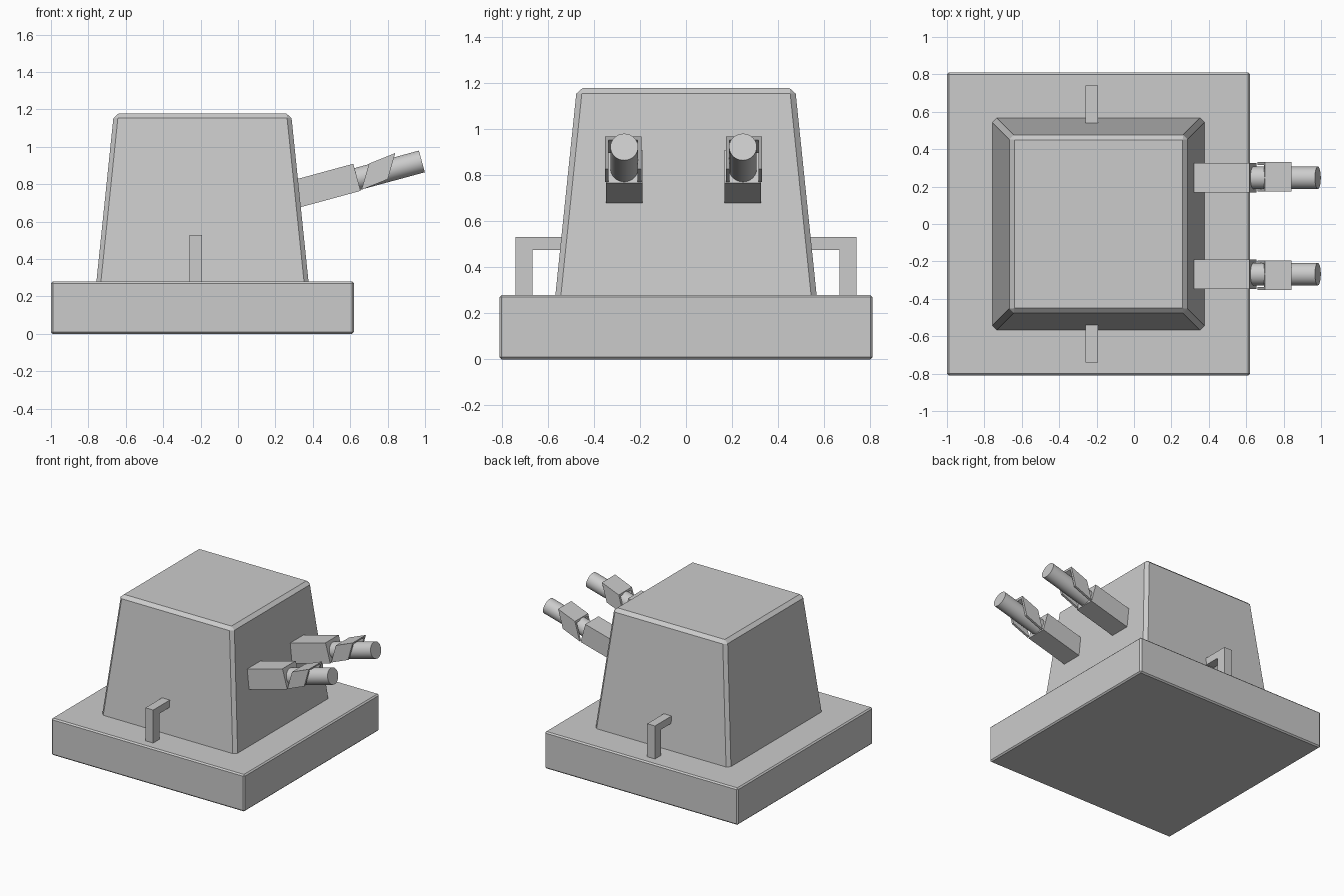
import bpy, bmesh
from math import cos, sin, radians
from mathutils import Vector

if "Cube" in bpy.data.objects:
    bpy.data.objects.remove(bpy.data.objects["Cube"])

CX = -0.19          # centre of base and tower
TILT = radians(15.2)
AXIS = Vector((cos(TILT), 0, sin(TILT)))
UP = Vector((-sin(TILT), 0, cos(TILT)))


def loft(name, ring_a, ring_b):
    """Closed solid between two matching rings of points."""
    bm = bmesh.new()
    a = [bm.verts.new(p) for p in ring_a]
    b = [bm.verts.new(p) for p in ring_b]
    n = len(a)
    bm.faces.new(a)
    bm.faces.new(b)
    for i in range(n):
        j = (i + 1) % n
        bm.faces.new((a[i], a[j], b[j], b[i]))
    bmesh.ops.recalc_face_normals(bm, faces=bm.faces)
    me = bpy.data.meshes.new(name)
    bm.to_mesh(me)
    bm.free()
    ob = bpy.data.objects.new(name, me)
    bpy.context.collection.objects.link(ob)
    return ob


def rect(x0, x1, y0, y1, z):
    return [(x0, y0, z), (x1, y0, z), (x1, y1, z), (x0, y1, z)]


def bevel(ob, width):
    m = ob.modifiers.new("edge_bevel", 'BEVEL')
    m.width = width
    m.segments = 1
    m.limit_method = 'ANGLE'
    return m


# Base slab
base = loft("base", rect(-1.0, 0.62, -0.81, 0.81, 0), rect(-1.0, 0.62, -0.81, 0.81, 0.28))
bevel(base, 0.01)

# Tapered tower, bevelled everywhere except where it meets the base
tower = loft("tower", rect(CX - 0.567, CX + 0.567, -0.567, 0.567, 0.28),
             rect(CX - 0.474, CX + 0.474, -0.474, 0.474, 1.177))
attr = tower.data.attributes.new("bevel_weight_edge", 'FLOAT', 'EDGE')
for e in tower.data.edges:
    zs = [tower.data.vertices[v].co.z for v in e.vertices]
    attr.data[e.index].value = 1.0 if max(zs) > 0.5 else 0.0
bevel(tower, 0.024).limit_method = 'WEIGHT'

for side, label, yc in ((-1, "near", -0.268), (1, "far", 0.247)):
    # Handle: L-shaped profile running into the tower wall
    prof = [(0.74, 0.27), (0.74, 0.53), (0.52, 0.53), (0.52, 0.475), (0.667, 0.475), (0.667, 0.27)]
    loft("handle_" + label, [(-0.258, side * y, z) for y, z in prof],
         [(-0.193, side * y, z) for y, z in prof])

    # Square barrel sleeve
    end = Vector((0.636, yc, 0.837))
    half = [(-0.079, -0.075), (0.079, -0.075), (0.079, 0.075), (-0.079, 0.075)]
    ring = [end + Vector((0, y, 0)) + UP * v for y, v in half]
    loft("sleeve_" + label, [p - AXIS * 0.39 for p in ring], ring)

    # Slanted shroud: open-bottomed channel over the barrel
    w, t = 0.079, 0.016
    chan = [(-w, 0), (-w, 1), (w, 1), (w, 0), (w - t, 0), (w - t, 0.9), (t - w, 0.9), (t - w, 0)]
    start = Vector((0.66, yc + side * 0.005, 0.77))
    lean = Vector((0.04, 0, 0.14))
    run = Vector((0.141, 0, 0.057))
    ring = [start + Vector((0, y, 0)) + lean * v for y, v in chan]
    loft("shroud_" + label, ring, [p + run for p in ring])

    # Round barrel
    tip = Vector((0.983, yc, 0.922))
    bpy.ops.mesh.primitive_cylinder_add(vertices=32, radius=0.06, depth=0.5,
                                        location=tip - AXIS * 0.25,
                                        rotation=(0, radians(90) - TILT, 0))
    bpy.context.object.name = "barrel_" + label
    bpy.ops.object.shade_smooth_by_angle()
